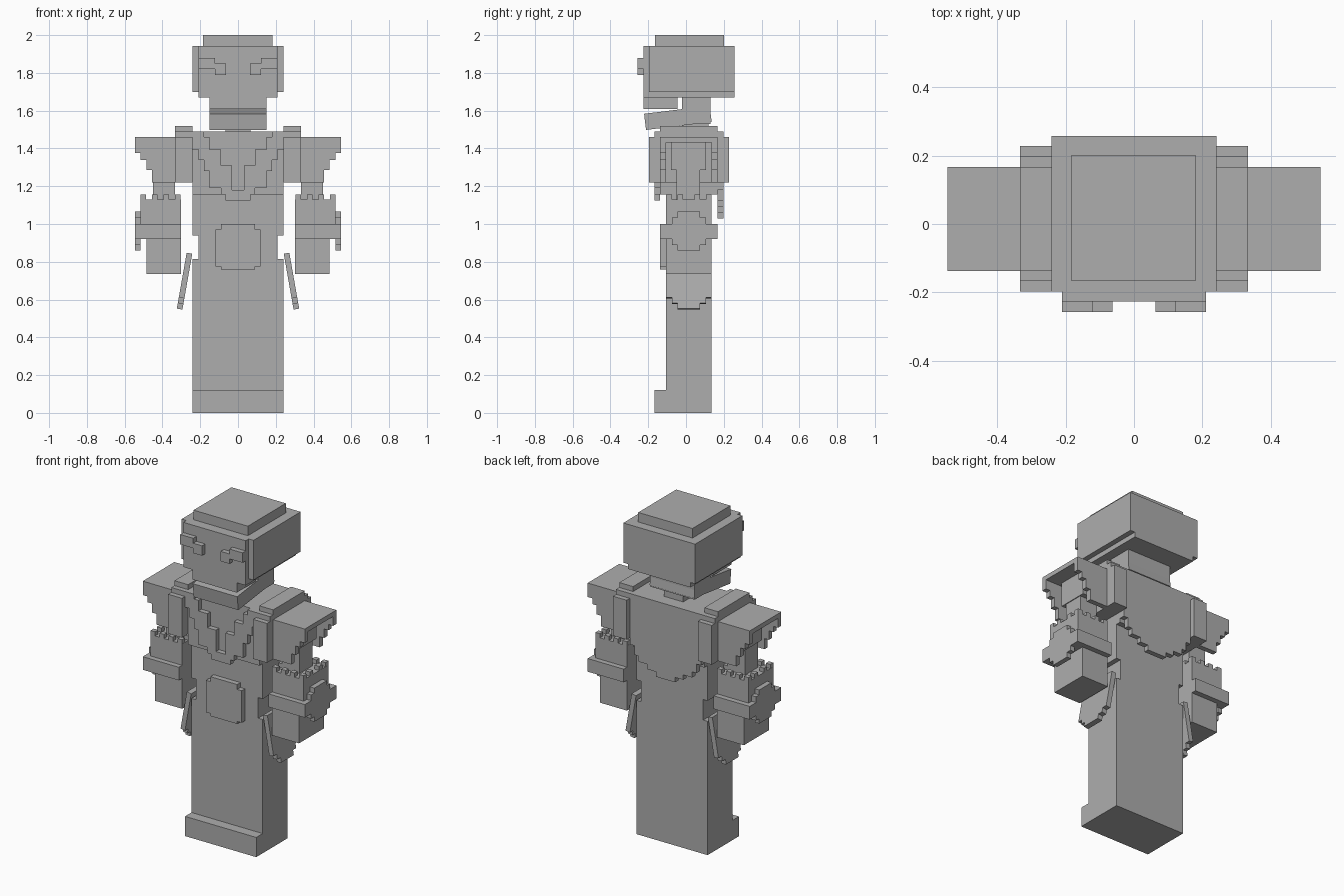
import bpy, bmesh, math
from mathutils import Matrix

grey = bpy.data.materials.new("stone_grey")
grey.diffuse_color = (0.42, 0.42, 0.42, 1)


def finish(name, bm):
    bmesh.ops.recalc_face_normals(bm, faces=bm.faces)
    mesh = bpy.data.meshes.new(name)
    bm.to_mesh(mesh)
    bm.free()
    mesh.materials.append(grey)
    obj = bpy.data.objects.new(name, mesh)
    bpy.context.collection.objects.link(obj)
    return obj


def add_box(bm, x, y, z):
    mid = [(a + b) / 2 for a, b in (x, y, z)]
    size = [b - a for a, b in (x, y, z)]
    m = Matrix.Translation(mid) @ Matrix.Diagonal((*size, 1))
    bmesh.ops.create_cube(bm, size=1, matrix=m)


def box(name, x, y, z):
    bm = bmesh.new()
    add_box(bm, x, y, z)
    return finish(name, bm)


def plate(name, pts, lo, hi, axis):
    """Extrude an outline (u, z) from lo to hi along axis 'x' or 'y'."""
    bm = bmesh.new()
    at = (lambda u, z: (lo, u, z)) if axis == 'x' else (lambda u, z: (u, lo, z))
    face = bm.faces.new([bm.verts.new(at(u, z)) for u, z in pts])
    ext = bmesh.ops.extrude_face_region(bm, geom=[face])
    d = (hi - lo, 0, 0) if axis == 'x' else (0, hi - lo, 0)
    verts = [v for v in ext["geom"] if isinstance(v, bmesh.types.BMVert)]
    bmesh.ops.translate(bm, vec=d, verts=verts)
    return finish(name, bm)


def mirrored(half, c=0.0):
    """Complete a symmetric outline about u = c from its right half."""
    return [(c + u, z) for u, z in half] + [(c - u, z) for u, z in reversed(half)]


def mirror_x(obj):
    mod = obj.modifiers.new("mirror", 'MIRROR')
    mod.use_axis[0] = True
    return obj


def pair(name, x, y, z):
    return mirror_x(box(name, x, y, z))


BODY = (-0.105, 0.135)
WIDE = (-0.137, 0.167)

# Legs and feet
box("legs", (-0.24, 0.24), BODY, (0, 0.815))
box("feet", (-0.24, 0.24), (-0.167, -0.105), (0, 0.12))

# Waist, abdomen and belt buckle
box("waist", (-0.21, 0.21), BODY, (0.815, 0.94))
box("abdomen", (-0.24, 0.24), BODY, (0.94, 1.155))
plate("buckle", mirrored([(0.09, 0.76), (0.09, 0.775), (0.12, 0.775), (0.12, 0.97),
                          (0.09, 0.97), (0.09, 1.0)]), -0.137, -0.105, 'y')

# Chest with stepped front and back plates
box("chest", (-0.24, 0.24), WIDE, (1.155, 1.49))
plate("chest_v_plate", mirrored([
    (0.065, 1.125), (0.065, 1.155), (0.09, 1.155), (0.09, 1.19), (0.15, 1.19),
    (0.15, 1.28), (0.18, 1.28), (0.18, 1.34), (0.21, 1.34), (0.21, 1.395),
    (0.24, 1.395), (0.24, 1.49), (0.18, 1.49), (0.18, 1.46), (0.15, 1.46),
    (0.15, 1.395), (0.09, 1.395), (0.09, 1.31), (0.032, 1.31), (0.032, 1.18)]),
    -0.167, -0.137, 'y')
plate("back_plate", mirrored([
    (0.065, 1.03), (0.065, 1.06), (0.12, 1.06), (0.12, 1.09), (0.18, 1.09),
    (0.18, 1.125), (0.21, 1.125), (0.21, 1.18), (0.24, 1.18), (0.24, 1.49)]),
    0.167, 0.198, 'y')

# Shoulder blocks
pair("shoulder_slab", (0.24, 0.333), (-0.197, 0.228), (1.22, 1.46))
pair("shoulder_step", (0.24, 0.333), (-0.167, 0.198), (1.46, 1.49))
pair("shoulder_cap", (0.24, 0.333), WIDE, (1.49, 1.52))

# Flared shoulder guards: roof with stepped front and back walls
pair("guard_roof", (0.333, 0.546), WIDE, (1.432, 1.46))
steps = [(0.333, 1.46), (0.546, 1.46), (0.546, 1.375), (0.515, 1.375), (0.515, 1.34),
         (0.485, 1.34), (0.485, 1.285), (0.455, 1.285), (0.455, 1.22), (0.333, 1.22)]
for side, lo in (("front", -0.137), ("back", 0.136)):
    mirror_x(plate("guard_wall_" + side, steps, lo, lo + 0.031, 'y'))

# Arms
pair("upper_arm", (0.333, 0.455), (-0.08, 0.105), (1.285, 1.432))
pair("elbow", (0.333, 0.45), (-0.05, 0.075), (1.12, 1.285))
pair("hand", (0.303, 0.485), BODY, (0.735, 0.92))
pair("cuff_band", (0.303, 0.516), WIDE, (0.92, 1.0))
pair("gauntlet", (0.303, 0.516), BODY, (1.0, 1.13))

# Battlement teeth around the gauntlet rim
bm = bmesh.new()
nx, ny, t = 7, 8, 0.03
for i in range(nx):
    for j in range(ny):
        front = j in (0, ny - 1) and i % 2 == 0
        sides = i in (0, nx - 1) and j in (0, 2, 5, 7)
        if front or sides:
            x, y = 0.304 + i * t * 1.01, -0.105 + j * t
            add_box(bm, (x, x + t), (y, y + t), (1.13, 1.155))
mirror_x(finish("gauntlet_teeth", bm))

# Stepped outer shields on the cuffs
mirror_x(plate("cuff_shield", mirrored([
    (0.06, 0.86), (0.06, 0.89), (0.09, 0.89), (0.09, 0.92), (0.152, 0.92),
    (0.152, 1.0), (0.09, 1.0), (0.09, 1.035), (0.06, 1.035), (0.06, 1.065)],
    0.015), 0.516, 0.546, 'x'))

# Tilted hip flaps with stepped lower edge
flap = plate("hip_flap", mirrored([
    (0.06, -0.3), (0.06, -0.27), (0.09, -0.27), (0.09, -0.24), (0.12, -0.24),
    (0.12, 0)], 0.015), -0.015, 0.015, 'x')
flap.data.transform(Matrix.Translation((0.257, 0, 0.845)) @ Matrix.Rotation(math.radians(-10), 4, 'Y'))
mirror_x(flap)

# Neck and tilted jaw
box("neck_base", (-0.065, 0.065), (-0.02, 0.12), (1.485, 1.56))
neck = box("neck", (-0.15, 0.15), (-0.02, 0.13), (1.53, 1.67))
jaw = box("jaw", (-0.15, 0.15), (-0.175, 0.175), (-0.043, 0.043))
jaw.data.transform(Matrix.Translation((0, -0.043, 1.562)) @ Matrix.Rotation(math.radians(7), 4, 'X'))
box("upper_jaw", (-0.15, 0.15), (-0.226, -0.045), (1.61, 1.67))

# Head, helmet and cap
box("head", (-0.21, 0.21), (-0.226, 0.258), (1.67, 1.942))
pair("helmet_side", (0.21, 0.242), (-0.197, 0.258), (1.70, 1.942))
box("cap", (-0.184, 0.182), (-0.165, 0.2), (1.942, 2.0))

# Stepped brows
mirror_x(plate("brow", [
    (0.21, 1.88), (0.122, 1.88), (0.122, 1.85), (0.063, 1.85), (0.063, 1.79),
    (0.122, 1.79), (0.122, 1.82), (0.21, 1.82)], -0.257, -0.226, 'y'))
